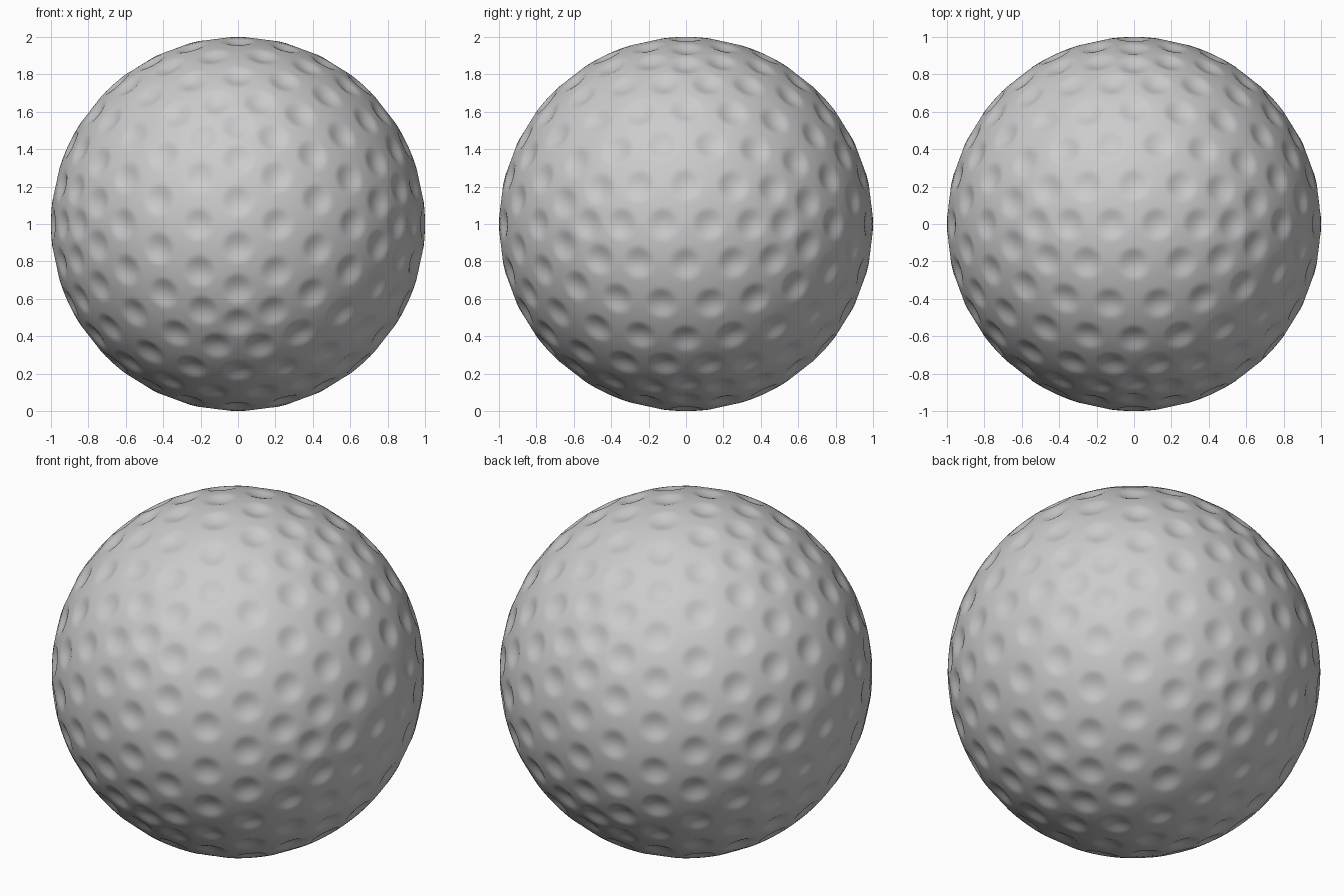
import bpy, bmesh, math
from itertools import combinations
from mathutils import Vector
from mathutils.kdtree import KDTree

if "Cube" in bpy.data.objects:
    bpy.data.objects.remove(bpy.data.objects["Cube"])

FREQ = 5            # dimples per icosahedron edge
DIMPLE_R = 0.088
DEPTH = 0.020

# Icosahedron corners with two-fold axes along x, y and z
PHI = (1 + math.sqrt(5)) / 2
corners = []
for a in (-1, 1):
    for b in (-PHI, PHI):
        corners += [Vector((b, a, 0)), Vector((a, 0, b)), Vector((0, b, a))]
near = lambda p, q: (p - q).length < 2.1
faces = [t for t in combinations(corners, 3)
         if all(near(p, q) for p, q in combinations(t, 2))]

# Dimple centres: geodesic lattice on every face, shared points merged
centres = {}
for p, q, r in faces:
    for i in range(FREQ + 1):
        for j in range(FREQ + 1 - i):
            c = (p * i + q * j + r * (FREQ - i - j)).normalized()
            centres[tuple(round(v, 3) + 0.0 for v in c)] = c

tree = KDTree(len(centres))
for n, c in enumerate(centres.values()):
    tree.insert(c, n)
tree.balance()

# Ball: fine sphere pressed inward around each dimple centre
bm = bmesh.new()
bmesh.ops.create_icosphere(bm, subdivisions=7, radius=1)
for v in bm.verts:
    d = v.co.normalized()
    dist = tree.find(d)[2]
    t = min(dist / DIMPLE_R, 1)
    v.co = d * (1 - DEPTH * (1 - t * t) ** 1.5) + Vector((0, 0, 1))
for f in bm.faces:
    f.smooth = True
mesh = bpy.data.meshes.new("dimpled_ball")
bm.to_mesh(mesh)
bm.free()
ball = bpy.data.objects.new("dimpled_ball", mesh)
bpy.context.collection.objects.link(ball)
